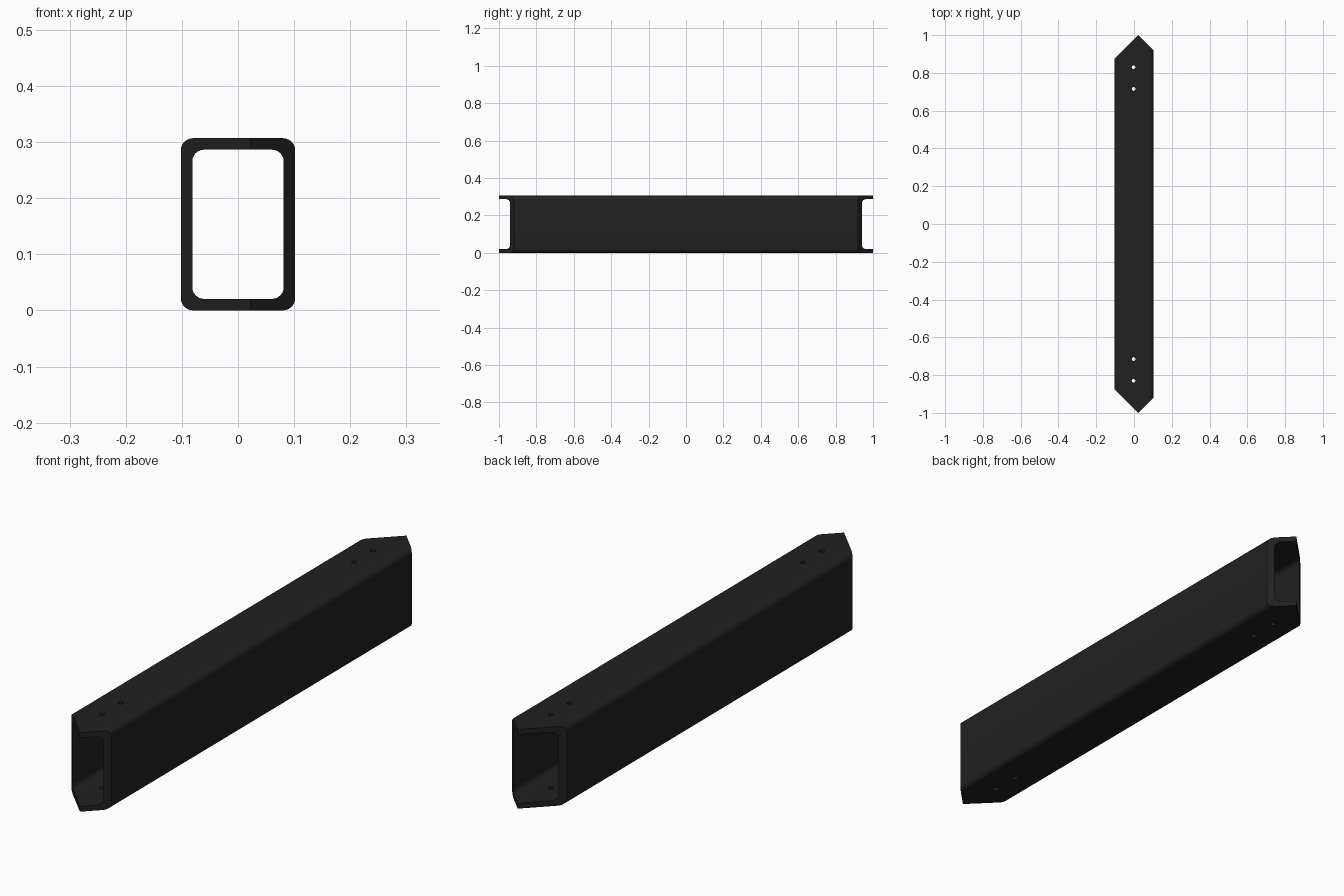
import bpy, bmesh, math

if "Cube" in bpy.data.objects:
    bpy.data.objects.remove(bpy.data.objects["Cube"])

HALF_W, HEIGHT, WALL, PEAK_X, SEGS = 0.102, 0.307, 0.0205, 0.022, 6


def ring(half_w, z0, z1, r):
    """Rounded rectangle in x-z, with an extra point where the mitres meet."""
    pts = []
    corners = [(half_w - r, z0 + r, -90), (half_w - r, z1 - r, 0),
               (-half_w + r, z1 - r, 90), (-half_w + r, z0 + r, 180)]
    for i, (cx, cz, start) in enumerate(corners):
        for s in range(SEGS + 1):
            a = math.radians(start + 90 * s / SEGS)
            pts.append((cx + r * math.cos(a), cz + r * math.sin(a)))
        if i == 1:
            pts.append((PEAK_X, z1))
        if i == 3:
            pts.append((PEAK_X, z0))
    return pts


# Hollow beam with double-mitred pointed ends
bm = bmesh.new()
outer = ring(HALF_W, 0, HEIGHT, 0.022)
inner = ring(HALF_W - WALL, WALL, HEIGHT - WALL, 0.021)


def end_loop(pts, side):
    return [bm.verts.new((x, side * (1 - abs(x - PEAK_X)), z)) for x, z in pts]


loops = [end_loop(outer, -1), end_loop(outer, 1), end_loop(inner, 1), end_loop(inner, -1)]
n = len(outer)
for k in range(4):
    a, b = loops[k], loops[(k + 1) % 4]
    for i in range(n):
        j = (i + 1) % n
        bm.faces.new((a[i], a[j], b[j], b[i]))
bmesh.ops.recalc_face_normals(bm, faces=bm.faces)
mesh = bpy.data.meshes.new("hollow_beam")
bm.to_mesh(mesh)
bm.free()
beam = bpy.data.objects.new("hollow_beam", mesh)
bpy.context.collection.objects.link(beam)

# Bolt holes through top and bottom walls
bm = bmesh.new()
for y in (-0.83, -0.715, 0.715, 0.83):
    made = bmesh.ops.create_cone(bm, cap_ends=True, segments=20, radius1=0.01,
                                 radius2=0.01, depth=0.5)
    bmesh.ops.translate(bm, verts=made["verts"], vec=(-0.002, y, HEIGHT / 2))
cut_mesh = bpy.data.meshes.new("hole_cutter")
bm.to_mesh(cut_mesh)
bm.free()
cutter = bpy.data.objects.new("hole_cutter", cut_mesh)
bpy.context.collection.objects.link(cutter)
cutter.hide_render = True

mod = beam.modifiers.new("bolt_holes", "BOOLEAN")
mod.operation = "DIFFERENCE"
mod.solver = "EXACT"
mod.object = cutter
bpy.context.view_layer.objects.active = beam
beam.select_set(True)
bpy.ops.object.modifier_apply(modifier=mod.name)
bpy.data.objects.remove(cutter)

# Black finish, smooth rounded corners
mat = bpy.data.materials.new("black_finish")
mat.diffuse_color = (0.015, 0.015, 0.015, 1)
mat.use_nodes = True
mat.node_tree.nodes["Principled BSDF"].inputs["Base Color"].default_value = mat.diffuse_color
beam.data.materials.clear()
beam.data.materials.append(mat)
bpy.ops.object.shade_smooth_by_angle(angle=math.radians(30))
